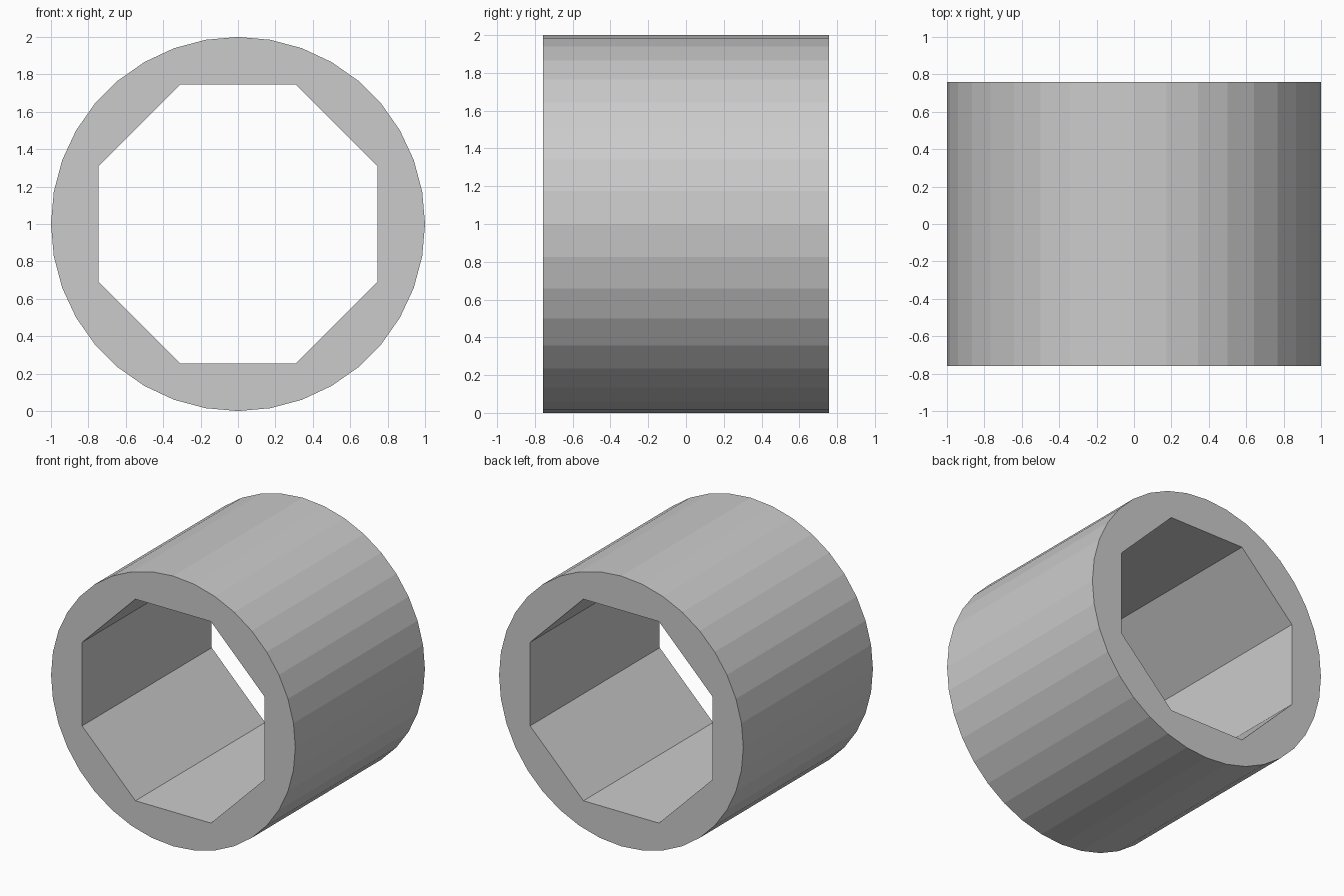
import bpy, bmesh
from math import sin, cos, pi

if "Cube" in bpy.data.objects:
    bpy.data.objects.remove(bpy.data.objects["Cube"])

RADIUS, BORE_FLAT, HALF_LENGTH, CENTRE_Z = 1.0, 0.746, 0.758, 1.0


def ring(bm, sides, radius, phase):
    """Closed loop of edges on the front plane."""
    verts = []
    for i in range(sides):
        a = phase + 2 * pi * i / sides
        verts.append(bm.verts.new((radius * cos(a), -HALF_LENGTH, CENTRE_Z + radius * sin(a))))
    return [bm.edges.new((verts[i], verts[(i + 1) % sides])) for i in range(sides)]


bm = bmesh.new()

# Front face: 36-sided outer rim with an octagonal bore
edges = ring(bm, 36, RADIUS, 0)
edges += ring(bm, 8, BORE_FLAT / cos(pi / 8), pi / 8)
bmesh.ops.triangle_fill(bm, edges=edges, use_beauty=True, normal=(0, -1, 0))

# Sweep the profile to the back
swept = bmesh.ops.extrude_face_region(bm, geom=bm.faces[:], use_keep_orig=True)
moved = [g for g in swept["geom"] if isinstance(g, bmesh.types.BMVert)]
bmesh.ops.translate(bm, verts=moved, vec=(0, 2 * HALF_LENGTH, 0))
bmesh.ops.recalc_face_normals(bm, faces=bm.faces[:])

mesh = bpy.data.meshes.new("octagonal_bore_sleeve")
bm.to_mesh(mesh)
bm.free()
sleeve = bpy.data.objects.new("octagonal_bore_sleeve", mesh)
bpy.context.collection.objects.link(sleeve)
